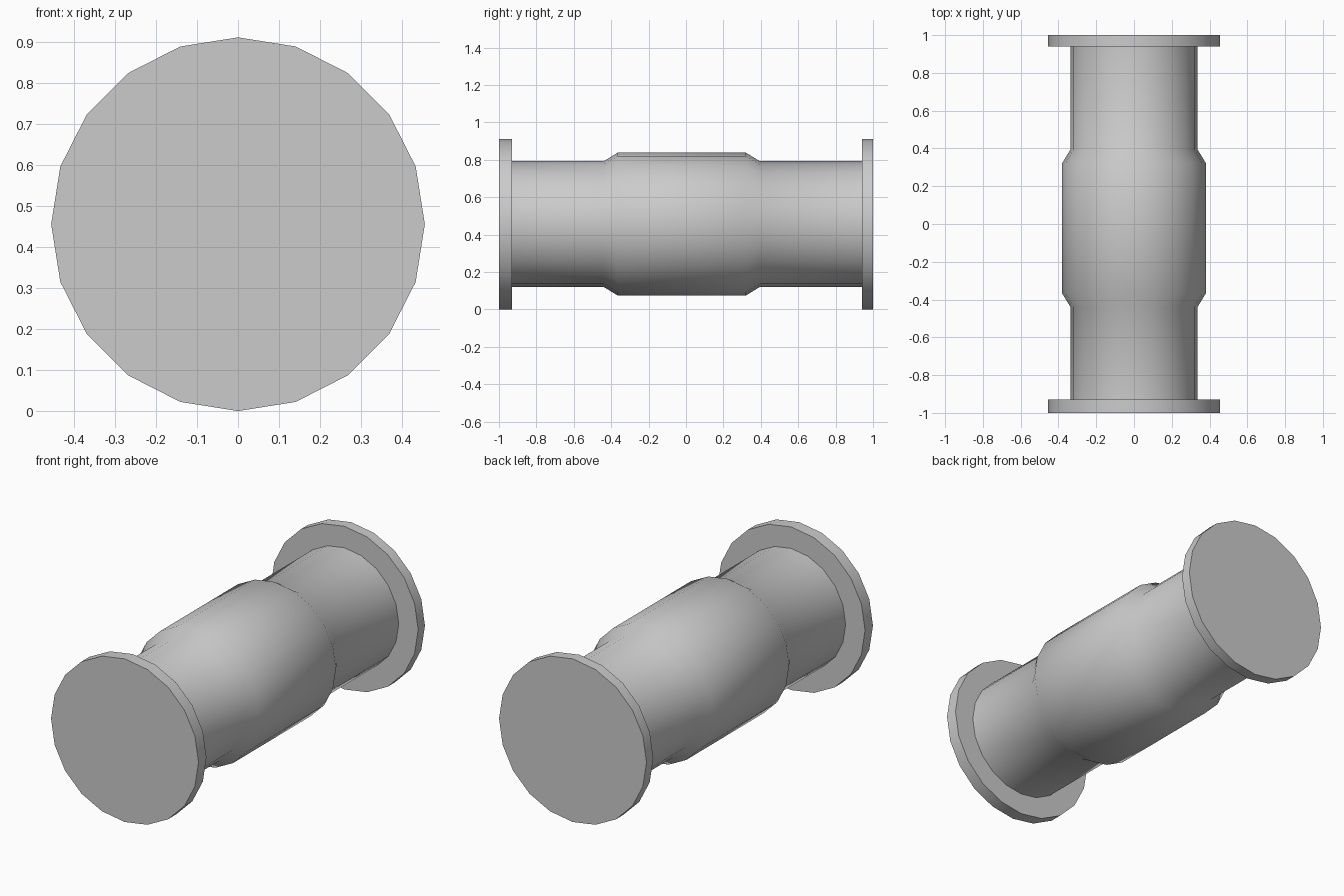
import bpy
import bmesh
import math

SIDES = 20
AXIS_Z = 0.456

cube = bpy.data.objects.get("Cube")
if cube:
    bpy.data.objects.remove(cube, do_unlink=True)

grey = bpy.data.materials.new("plain_grey")
grey.use_nodes = True
colour = (0.6, 0.6, 0.6, 1)
grey.diffuse_color = colour
grey.node_tree.nodes["Principled BSDF"].inputs["Base Color"].default_value = colour


def lathe(name, profile):
    """Turn (y, radius) points around the long axis and cap both ends."""
    bm = bmesh.new()
    rings = []
    for y, radius in profile:
        angles = [2 * math.pi * i / SIDES for i in range(SIDES)]
        rings.append([bm.verts.new((radius * math.cos(a), y, AXIS_Z + radius * math.sin(a)))
                      for a in angles])
    for a, b in zip(rings, rings[1:]):
        for i in range(SIDES):
            j = (i + 1) % SIDES
            bm.faces.new((a[i], a[j], b[j], b[i]))
    bm.faces.new(rings[0])
    bm.faces.new(rings[-1])
    bmesh.ops.recalc_face_normals(bm, faces=bm.faces)
    mesh = bpy.data.meshes.new(name)
    bm.to_mesh(mesh)
    bm.free()
    mesh.materials.append(grey)
    obj = bpy.data.objects.new(name, mesh)
    bpy.context.collection.objects.link(obj)
    bpy.ops.object.select_all(action="DESELECT")
    obj.select_set(True)
    bpy.context.view_layer.objects.active = obj
    bpy.ops.object.shade_smooth_by_angle(angle=math.radians(40))
    return obj


# Pipe with the thicker sleeve and its sloped shoulders
PIPE, SLEEVE, FLANGE = 0.336, 0.382, 0.456
lathe("pipe_body", [(-0.93, PIPE), (-0.44, PIPE), (-0.365, SLEEVE),
                    (0.32, SLEEVE), (0.395, PIPE), (0.94, PIPE)])

# End flanges
lathe("front_flange", [(-1, FLANGE), (-0.93, FLANGE)])
lathe("back_flange", [(0.94, FLANGE), (1, FLANGE)])
